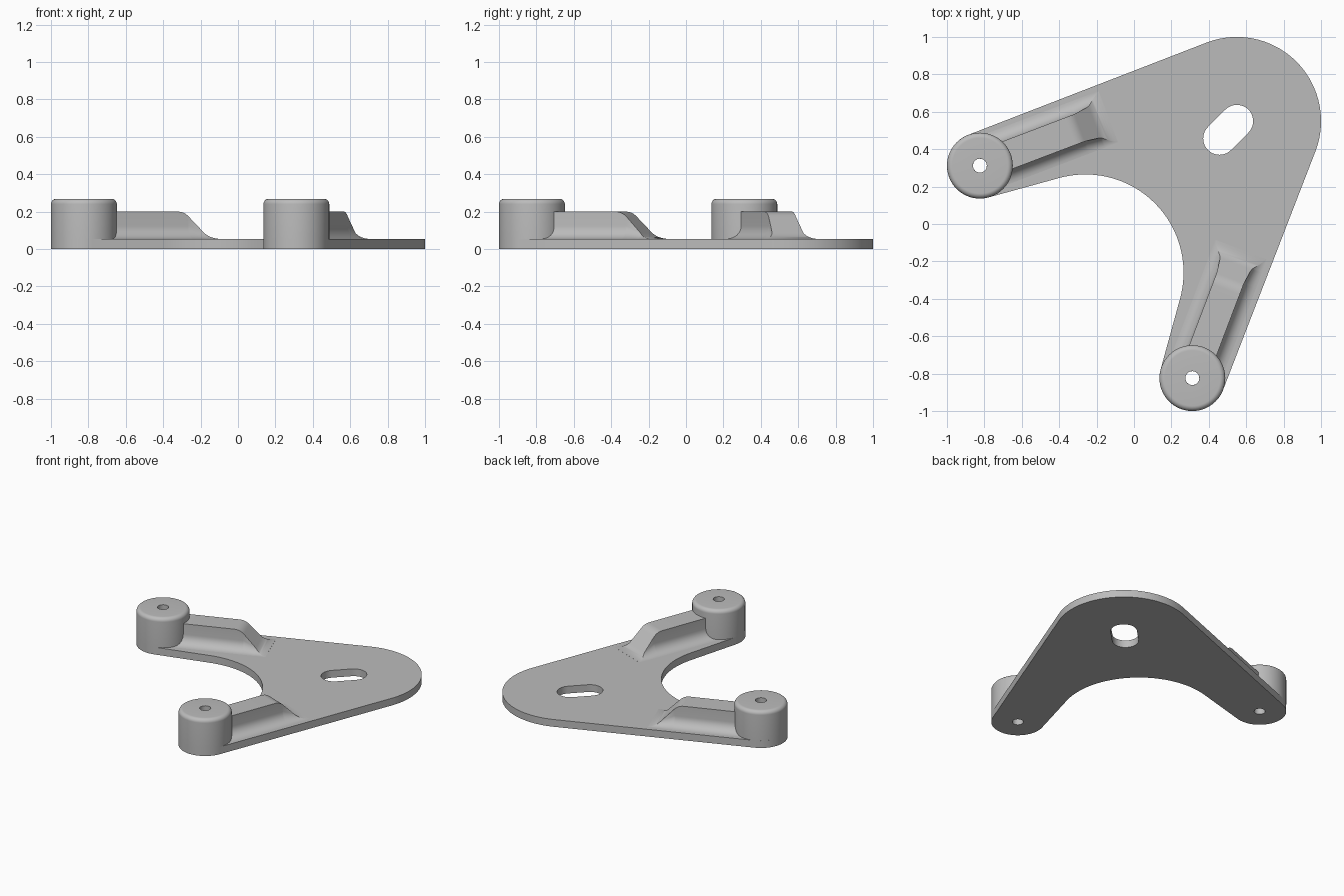
import bpy, bmesh
from math import acos, atan2, cos, sin, pi, sqrt, radians
from mathutils import Vector, Matrix

cube = bpy.data.objects.get("Cube")
if cube:
    bpy.data.objects.remove(cube, do_unlink=True)

grey = bpy.data.materials.new("plain grey")
grey.use_nodes = True
COLOUR = (0.5, 0.5, 0.5, 1)
grey.diffuse_color = COLOUR
grey.node_tree.nodes["Principled BSDF"].inputs["Base Color"].default_value = COLOUR

PLATE = 0.053
BOSS_R, BOSS_H, HOLE_R = 0.176, 0.268, 0.037
BOSSES = [Vector((-0.824, 0.312)), Vector((0.312, -0.824))]
ARM_ANGLE = radians(20.8)


def finish(bm, name):
    bmesh.ops.remove_doubles(bm, verts=bm.verts, dist=1e-5)
    bmesh.ops.recalc_face_normals(bm, faces=bm.faces)
    mesh = bpy.data.meshes.new(name)
    bm.to_mesh(mesh)
    bm.free()
    mesh.materials.append(grey)
    obj = bpy.data.objects.new(name, mesh)
    bpy.context.collection.objects.link(obj)
    bpy.ops.object.select_all(action='DESELECT')
    obj.select_set(True)
    bpy.context.view_layer.objects.active = obj
    bpy.ops.object.shade_smooth_by_angle(angle=radians(30))
    return obj


def arc(centre, r, start, end, steps):
    return [centre + r * Vector((cos(t), sin(t)))
            for t in (start + (end - start) * i / steps for i in range(steps + 1))]


def tangent_outline(circles):
    """Closed outline of arcs joined by tangent lines; negative radius is concave."""
    normals = []
    for (c1, r1), (c2, r2) in zip(circles, circles[1:] + circles[:1]):
        d = c2 - c1
        normals.append(atan2(d.y, d.x) - acos((r1 - r2) / d.length))
    points = []
    for i, (c, r) in enumerate(circles):
        turn = (normals[i] - normals[i - 1]) % (2 * pi)
        if r < 0:
            turn -= 2 * pi
        points += arc(c, r, normals[i - 1], normals[i - 1] + turn, 40)
    return points


# Flat plate with a slot and two screw holes
outline = tangent_outline([(Vector((0.55, 0.55)), 0.45), (BOSSES[0], BOSS_R),
                           (Vector((-0.26, -0.26)), -0.525), (BOSSES[1], BOSS_R)])
slot = (arc(Vector((0.55, 0.55)), 0.087, -pi / 4, 3 * pi / 4, 20)
        + arc(Vector((0.457, 0.457)), 0.087, 3 * pi / 4, 7 * pi / 4, 20))
holes = [arc(c, HOLE_R, 0, 2 * pi, 32)[:-1] for c in BOSSES]
bm = bmesh.new()
for loop in [outline, slot] + holes:
    verts = [bm.verts.new((p.x, p.y, 0)) for p in loop]
    for a, b in zip(verts, verts[1:] + verts[:1]):
        bm.edges.new((a, b))
bmesh.ops.triangle_fill(bm, use_beauty=True, edges=bm.edges[:], normal=(0, 0, 1))
top = bmesh.ops.extrude_face_region(bm, geom=bm.faces[:])["geom"]
bmesh.ops.translate(bm, vec=(0, 0, PLATE),
                    verts=[v for v in top if isinstance(v, bmesh.types.BMVert)])
finish(bm, "plate")


# Round bosses, turned from a profile with a rounded upper rim
def boss(name, centre):
    rim = 0.028
    profile = [Vector((HOLE_R, PLATE)), Vector((BOSS_R, PLATE))]
    profile += arc(Vector((BOSS_R - rim, BOSS_H - rim)), rim, 0, pi / 2, 8)
    profile += [Vector((HOLE_R, BOSS_H)), Vector((HOLE_R, PLATE))]
    bm = bmesh.new()
    verts = [bm.verts.new((p.x, 0, p.y)) for p in profile]
    edges = [bm.edges.new(pair) for pair in zip(verts, verts[1:])]
    bmesh.ops.spin(bm, geom=verts + edges, cent=(0, 0, 0), axis=(0, 0, 1),
                   angle=2 * pi, steps=64)
    finish(bm, name).location = (centre.x, centre.y, 0)


# Ribs: straight walls with a hollow fillet at the base and a ramp at the far end
def bezier(a, b, c, steps=8):
    a, b, c = Vector(a), Vector(b), Vector(c)
    return [a.lerp(b, i / steps).lerp(b.lerp(c, i / steps), i / steps)
            for i in range(steps + 1)]


def rib(name, matrix):
    half, r, top = 0.078, 0.07, 0.2
    ramp = [Vector((0.09, top))]
    ramp += bezier((0.505, top), (0.545, top), (0.572, 0.171))
    ramp += bezier((0.655, 0.085), (0.685, PLATE), (0.735, PLATE + 0.0005))
    bm = bmesh.new()
    rings = []
    for along, height in ramp:
        rise = height - PLATE
        side = [(half + r, PLATE - 0.02)]
        limit = acos(1 - min(rise, r) / r)
        for i in range(9):
            t = limit * i / 8
            side.append((half + r - r * sin(t), PLATE + r * (1 - cos(t))))
        side.append((side[-1][0], height))
        section = side + [(-p, z) for p, z in reversed(side)]
        rings.append([bm.verts.new((along, p, z)) for p, z in section])
    for a, b in zip(rings, rings[1:]):
        for i in range(len(a)):
            bm.faces.new((a[i - 1], a[i], b[i], b[i - 1]))
    bm.faces.new(rings[0])
    bm.faces.new(rings[-1])
    bmesh.ops.transform(bm, matrix=matrix, verts=bm.verts)
    finish(bm, name)


back_arm = (Matrix.Translation((BOSSES[0].x, BOSSES[0].y, 0))
            @ Matrix.Rotation(ARM_ANGLE, 4, 'Z'))
front_arm = (Matrix.Translation((BOSSES[1].x, BOSSES[1].y, 0))
             @ Matrix.Rotation(pi / 2 - ARM_ANGLE, 4, 'Z'))
for label, centre, matrix in (("right", BOSSES[0], back_arm), ("front", BOSSES[1], front_arm)):
    boss(label + "_boss", centre)
    rib(label + "_rib", matrix)
